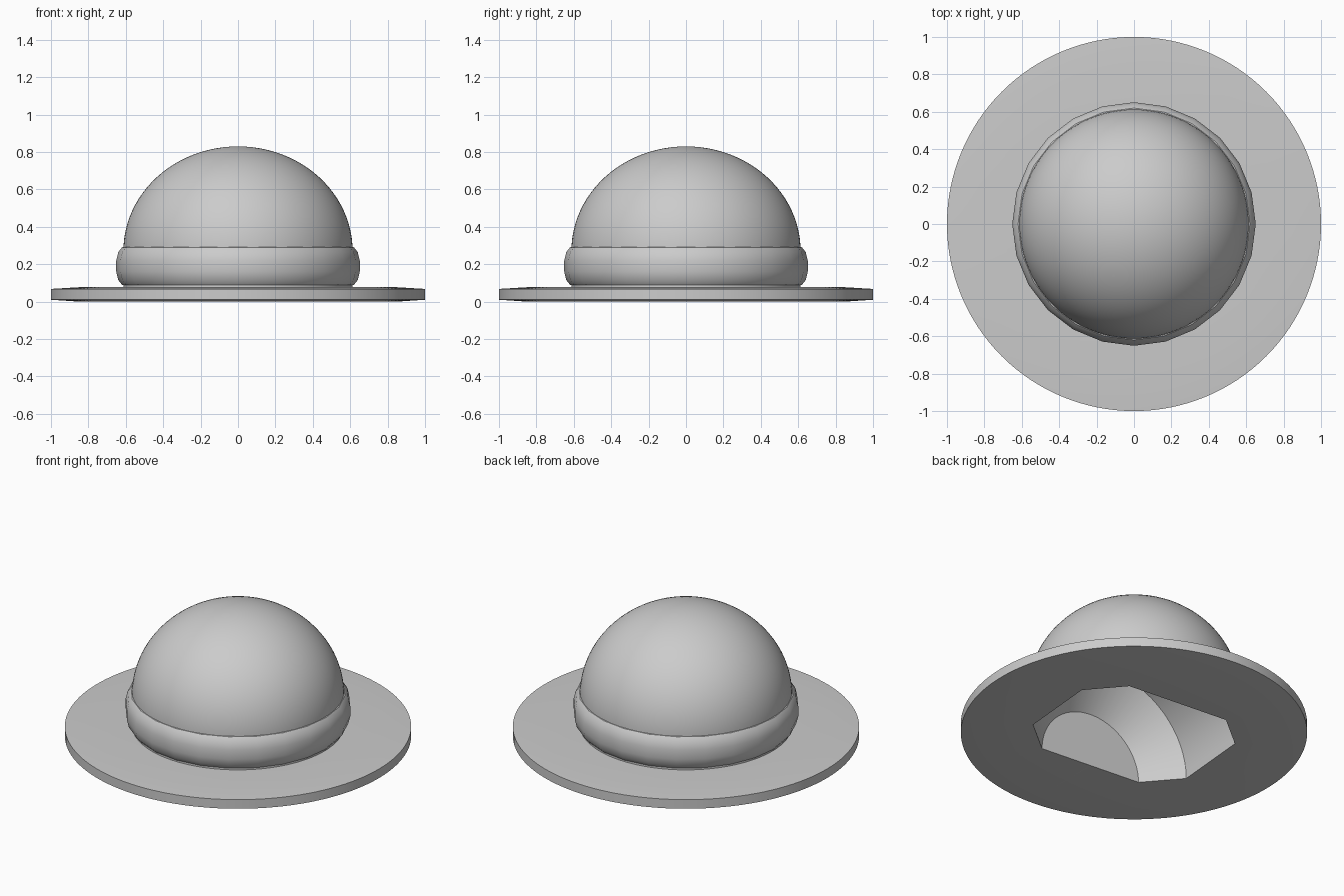
import bpy, bmesh, math
from mathutils import Matrix, Vector

if "Cube" in bpy.data.objects:
    bpy.data.objects.remove(bpy.data.objects["Cube"], do_unlink=True)

grey = bpy.data.materials.new("light grey")
grey.use_nodes = True
grey.diffuse_color = (0.6, 0.6, 0.6, 1)
grey.node_tree.nodes["Principled BSDF"].inputs["Base Color"].default_value = (0.6, 0.6, 0.6, 1)


def lathe(name, profile, steps, closed=False):
    """Spin a (radius, height) profile around z."""
    bm = bmesh.new()
    verts = [bm.verts.new((0, r, z)) for r, z in profile]
    pairs = list(zip(verts, verts[1:]))
    if closed:
        pairs.append((verts[-1], verts[0]))
    edges = [bm.edges.new(p) for p in pairs]
    bmesh.ops.spin(bm, geom=verts + edges, axis=(0, 0, 1), cent=(0, 0, 0),
                   angle=math.tau, steps=steps)
    bmesh.ops.remove_doubles(bm, verts=bm.verts[:], dist=0.0005)
    bmesh.ops.recalc_face_normals(bm, faces=bm.faces[:])
    mesh = bpy.data.meshes.new(name)
    bm.to_mesh(mesh)
    bm.free()
    mesh.materials.append(grey)
    obj = bpy.data.objects.new(name, mesh)
    bpy.context.collection.objects.link(obj)
    return obj


# Wide thin brim, very slightly thicker in the middle
brim = lathe("brim", [(0, 0), (0.85, 0), (1, 0.01), (1, 0.068), (0.85, 0.077), (0, 0.077)], 128)

# Domed crown with straight lower sides
dome = [(0.613 * math.cos(a), 0.27 + 0.56 * math.sin(a))
        for a in [math.pi / 2 * i / 24 for i in range(24)]]
crown = lathe("crown", [(0, 0.04), (0.613, 0.04)] + dome + [(0, 0.83)], 96)

# Rounded coarse band around the foot of the crown
half = [(0.59, 0.106), (0.62, 0.1), (0.64, 0.075), (0.651, 0.03)]
section = [(r, 0.19 + h) for r, h in half] + [(r, 0.19 - h) for r, h in reversed(half)]
band = lathe("band", section, 24, closed=True)

# Barrel-shaped hollow, lying on its side and cut up into the underside
cutter = lathe("hollow_cutter", [(0, -0.44), (0.34, -0.44), (0.54, -0.245),
                                 (0.54, 0.245), (0.34, 0.44), (0, 0.44)], 64)
cutter.data.transform(Matrix.Rotation(math.radians(-5), 4, "Z") @ Matrix.Rotation(math.pi / 2, 4, "X"))
cutter.hide_render = True

for obj in (brim, crown):
    cut = obj.modifiers.new("hollow", "BOOLEAN")
    cut.operation = "DIFFERENCE"
    cut.solver = "EXACT"
    cut.object = cutter
    depsgraph = bpy.context.evaluated_depsgraph_get()
    carved = bpy.data.meshes.new_from_object(obj.evaluated_get(depsgraph))
    obj.modifiers.clear()
    obj.data = carved
bpy.data.objects.remove(cutter, do_unlink=True)

# Smooth shading with crisp edges
bpy.ops.object.select_all(action="DESELECT")
for obj in (brim, crown, band):
    obj.select_set(True)
bpy.context.view_layer.objects.active = crown
bpy.ops.object.shade_smooth_by_angle(angle=math.radians(35))
